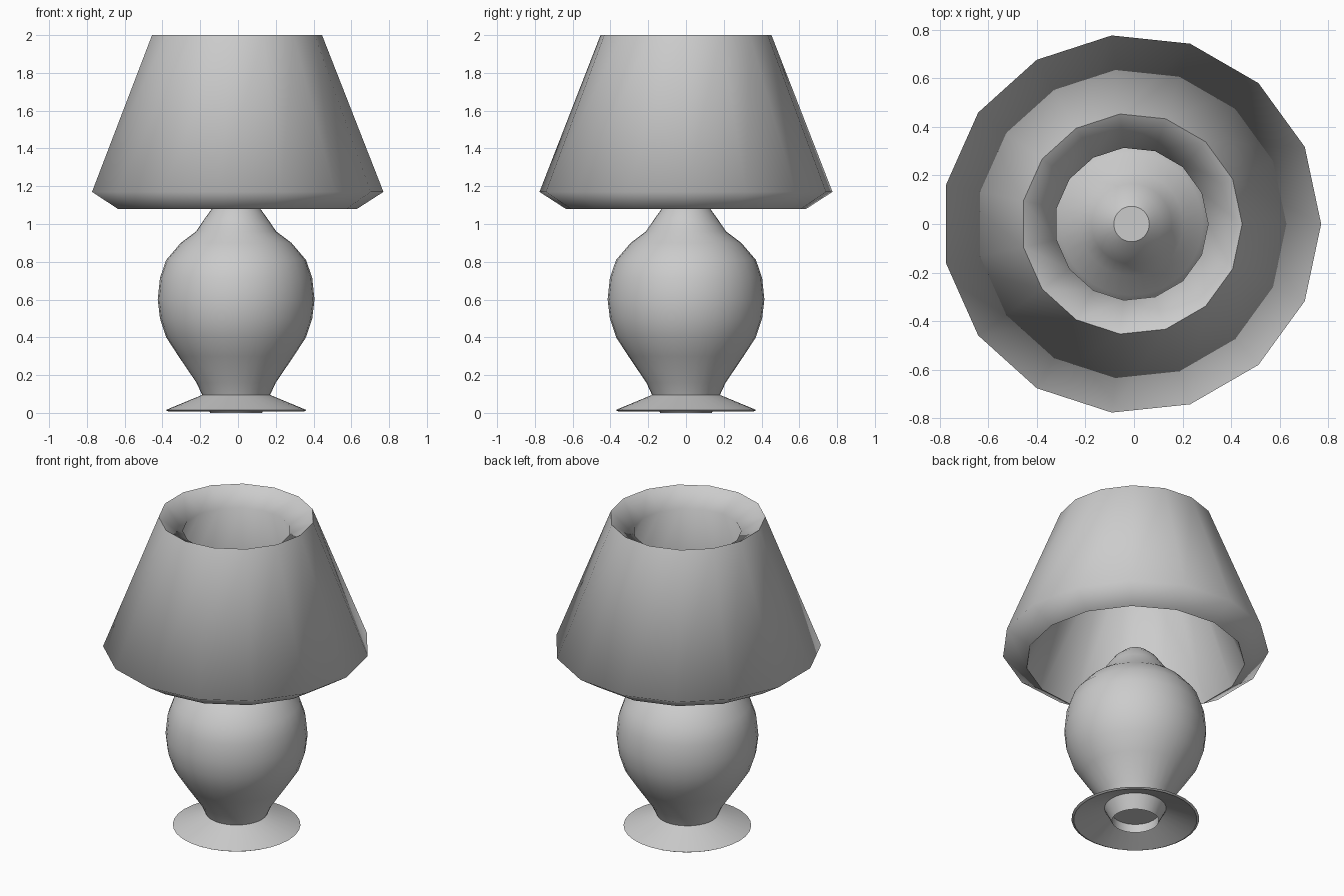
import bpy, bmesh, math

if "Cube" in bpy.data.objects:
    bpy.data.objects.remove(bpy.data.objects["Cube"])

AXIS_X = -0.01


def lathe(name, profile, sides, closed=False, angle=40):
    """Spin an (r, z) profile round the lamp axis; r = 0 makes a pole."""
    bm = bmesh.new()
    rings = []
    for r, z in profile:
        if r == 0:
            rings.append([bm.verts.new((AXIS_X, 0, z))] * sides)
        else:
            rings.append([bm.verts.new((AXIS_X + r * math.cos(2 * math.pi * i / sides),
                                        r * math.sin(2 * math.pi * i / sides), z))
                          for i in range(sides)])
    pairs = list(zip(rings, rings[1:]))
    if closed:
        pairs.append((rings[-1], rings[0]))
    for a, b in pairs:
        for i in range(sides):
            j = (i + 1) % sides
            bm.faces.new(list(dict.fromkeys((a[i], a[j], b[j], b[i]))))
    bmesh.ops.recalc_face_normals(bm, faces=bm.faces)
    mesh = bpy.data.meshes.new(name)
    bm.to_mesh(mesh)
    bm.free()
    ob = bpy.data.objects.new(name, mesh)
    bpy.context.collection.objects.link(ob)
    bpy.ops.object.select_all(action='DESELECT')
    ob.select_set(True)
    bpy.context.view_layer.objects.active = ob
    bpy.ops.object.shade_smooth_by_angle(angle=math.radians(angle))
    return ob


# Vase body with flared foot, hollow underside and recessed socket
lathe("lamp_base", [
    (0, 1.13), (0.073, 1.13), (0.125, 1.085), (0.165, 1.03), (0.213, 0.96),
    (0.293, 0.90), (0.37, 0.81), (0.403, 0.715), (0.415, 0.60), (0.403, 0.50),
    (0.37, 0.40), (0.305, 0.30), (0.21, 0.16), (0.18, 0.095),
    (0.373, 0.015), (0.36, 0.008), (0.18, 0.085), (0.137, 0.0),
    (0.137, 0.055), (0, 0.055)], 32)

# Thick fifteen-sided shade with slanted rims
lathe("shade", [(0.78, 1.17), (0.455, 2.0), (0.315, 1.91), (0.64, 1.08)],
      15, closed=True, angle=85)
